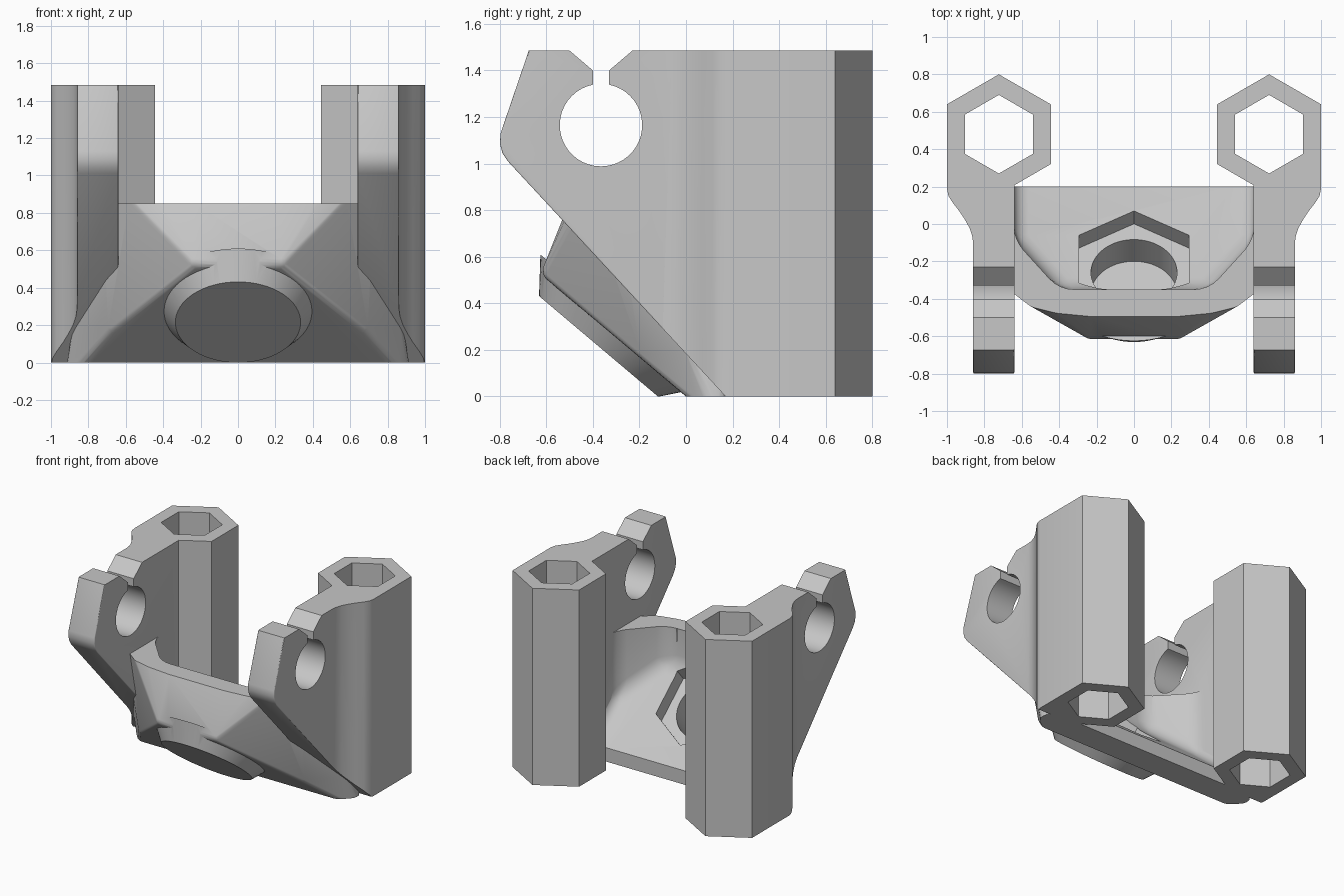
import bpy, bmesh, math
from mathutils import Matrix, Vector

cube = bpy.data.objects.get("Cube")
if cube:
    bpy.data.objects.remove(cube, do_unlink=True)

HEIGHT = 1.485
TUBE = (0.7225, 0.48)
PIVOT = (-0.365, 1.165)      # y, z of the pivot hole in the arms

grey = bpy.data.materials.new("warm_grey")
grey.use_nodes = True
colour = (0.57, 0.57, 0.57, 1)
grey.diffuse_color = colour
grey.node_tree.nodes["Principled BSDF"].inputs["Base Color"].default_value = colour


def make(name, bm):
    bmesh.ops.recalc_face_normals(bm, faces=bm.faces)
    mesh = bpy.data.meshes.new(name)
    bm.to_mesh(mesh)
    bm.free()
    mesh.materials.append(grey)
    ob = bpy.data.objects.new(name, mesh)
    bpy.context.scene.collection.objects.link(ob)
    return ob


def ring(n, r, cx=0, cy=0):
    turn = [math.pi / 2 + math.tau * i / n for i in range(n)]
    return [(cx + r * math.cos(a), cy + r * math.sin(a)) for a in turn]


def prism(name, outlines, depth, matrix=Matrix(), taper=1.0):
    """Extrude outlines along local z, then place them with the matrix."""
    bm = bmesh.new()
    for pts in outlines:
        low = [bm.verts.new((x, y, 0)) for x, y in pts]
        top = [bm.verts.new((x * taper, y * taper, depth)) for x, y in pts]
        bm.faces.new(low)
        bm.faces.new(top)
        for i in range(len(pts)):
            j = (i + 1) % len(pts)
            bm.faces.new((low[i], low[j], top[j], top[i]))
    bm.transform(matrix)
    return make(name, bm)


def combine(ob, tool, operation):
    """Boolean the tool into the object and throw the tool away."""
    tool.hide_render = True
    mod = ob.modifiers.new("cut", "BOOLEAN")
    mod.operation, mod.solver, mod.object = operation, "EXACT", tool
    bpy.context.view_layer.update()
    graph = bpy.context.evaluated_depsgraph_get()
    mesh = bpy.data.meshes.new_from_object(ob.evaluated_get(graph))
    ob.modifiers.clear()
    ob.data = mesh
    bpy.data.objects.remove(tool, do_unlink=True)


def mirrored(pts):
    return [(-x, y) for x, y in reversed(pts)]


# Side frames: hexagonal tubes with arms, seen from the top
hexagon = ring(6, 0.32, *TUBE)
plan = [(0.64, -0.9), (0.86, -0.9), (0.86, -0.1), (0.866, -0.06), (0.88, -0.02),
        (0.905, 0.025), (0.935, 0.07), (0.97, 0.115), (0.992, 0.15), (1.0, 0.19),
        (1.0, 0.64), (TUBE[0], 0.80), (0.445, 0.64), (0.445, 0.32), (0.64, 0.207)]
frames = prism("side_frames", [plan, mirrored(plan)], HEIGHT + 0.4,
               Matrix.Translation((0, 0, -0.2)))

# Arm profile with the open pivot hole
start = math.acos(0.035 / 0.177)
sweep = math.tau - (math.pi - 2 * start)
hole = []
for i in range(41):
    a = math.pi - start + sweep * i / 40
    hole.append((PIVOT[0] + 0.177 * math.cos(a), PIVOT[1] + 0.177 * math.sin(a)))
profile = ([(0.9, 0), (0.17, 0), (-0.765, 1.01), (-0.788, 1.045), (-0.799, 1.085),
            (-0.796, 1.13), (-0.675, HEIGHT), (-0.5, HEIGHT), (-0.4, 1.40)]
           + hole + [(-0.33, 1.40), (-0.23, HEIGHT), (0.9, HEIGHT)])
sideways = Matrix(((0, 0, 1, -1.5), (1, 0, 0, 0), (0, 1, 0, 0), (0, 0, 0, 1)))
combine(frames, prism("arm_profile", [profile], 3, sideways), "INTERSECT")

# Round the front and lower edges of the arms
bm = bmesh.new()
bm.from_mesh(frames.data)
bm.normal_update()
rounded = []
for e in bm.edges:
    if len(e.link_faces) != 2:
        continue
    flank, rim = sorted((f.normal for f in e.link_faces), key=lambda n: -abs(n.x))
    mid = (e.verts[0].co + e.verts[1].co) / 2
    outward = rim.y * (mid.y - PIVOT[0]) + rim.z * (mid.z - PIVOT[1]) > 0
    straight = abs(e.verts[0].co.x - e.verts[1].co.x) < 0.001
    if (abs(flank.x) > 0.9 and abs(rim.x) < 0.1 and rim.y < -0.4 and rim.z < 0.5
            and outward and straight and abs(mid.x) < 0.87):
        rounded.append(e)
bmesh.ops.bevel(bm, geom=rounded, offset=0.035, segments=3, profile=0.5,
                affect="EDGES", clamp_overlap=True)
bm.to_mesh(frames.data)
bm.free()

# Cradle: rounded hull between the frames
corners = [(0.23, -0.373, 1.02), (0.52, -0.345, 1.02), (0.7, -0.3, 1.02),
           (0.23, -0.565, 0.54), (0.66, -0.16, 0.2), (0.87, 0.125, -0.04),
           (0.7, 0.15, 1.02), (0.7, 0.15, -0.04)]
bm = bmesh.new()
for x, y, z in corners:
    for side in (-1, 1):
        bmesh.ops.create_uvsphere(bm, u_segments=16, v_segments=10, radius=0.05,
                                  matrix=Matrix.Translation((side * x, y, z)))
points = [v.co.copy() for v in bm.verts]
bm.clear()
hull = bmesh.ops.convex_hull(bm, input=[bm.verts.new(p) for p in points])
spare = {v for v in hull["geom_interior"] if isinstance(v, bmesh.types.BMVert)}
bmesh.ops.delete(bm, geom=list(spare), context="VERTS")
bracket = make("hinge_bracket", bm)

# Hollow of the cradle with a sloping floor and soft corners
half = [(0.4, -0.35), (0.645, -0.08), (0.645, 0.5)]
outline = half + mirrored(half)
bm = bmesh.new()
low = [bm.verts.new((x, y, 0.434 - (y + 0.19) * 0.844)) for x, y in outline]
top = [bm.verts.new((x, y, 1.3)) for x, y in outline]
bm.faces.new(low)
bm.faces.new(top)
for i in range(len(outline)):
    j = (i + 1) % len(outline)
    bm.faces.new((low[i], low[j], top[j], top[i]))
bmesh.ops.recalc_face_normals(bm, faces=bm.faces)
bmesh.ops.bevel(bm, geom=list(bm.edges), offset=0.08, segments=4, profile=0.5,
                affect="EDGES", clamp_overlap=True)
combine(bracket, make("hollow", bm), "DIFFERENCE")
combine(bracket, prism("rim_cut", [ring(4, 3)], 1, Matrix.Translation((0, 0, 0.85))),
        "DIFFERENCE")


def tilted(t):
    """Frame on the tilted screw axis, t inward from the boss face."""
    axis = Vector((0, 0.645, 0.764)).normalized()
    across = Vector((1, 0, 0))
    m = Matrix((across, axis.cross(across), axis)).transposed().to_4x4()
    m.translation = Vector((0, -0.375, 0.215)) + axis * t
    return m


# Boss, frames, screw hole, nut pocket and tube bores
combine(bracket, prism("boss", [ring(64, 0.335)], 0.14, tilted(0), 1.33), "UNION")
combine(bracket, frames, "UNION")
combine(bracket, prism("screw_hole", [ring(64, 0.23)], 0.9, tilted(-0.2)), "DIFFERENCE")
combine(bracket, prism("nut_pocket", [ring(6, 0.34)], 0.6, tilted(0.18)), "DIFFERENCE")
bore = ring(6, 0.21, *TUBE)
combine(bracket, prism("tube_bores", [bore, mirrored(bore)], 2,
                       Matrix.Translation((0, 0, -0.2))), "DIFFERENCE")
combine(bracket, prism("base_cut", [ring(4, 3)], 1, Matrix.Translation((0, 0, -1))),
        "DIFFERENCE")

# Smooth the curved areas and keep the edges sharp
bpy.ops.object.select_all(action="DESELECT")
bracket.select_set(True)
bpy.context.view_layer.objects.active = bracket
bpy.ops.object.shade_smooth_by_angle(angle=math.radians(30))
